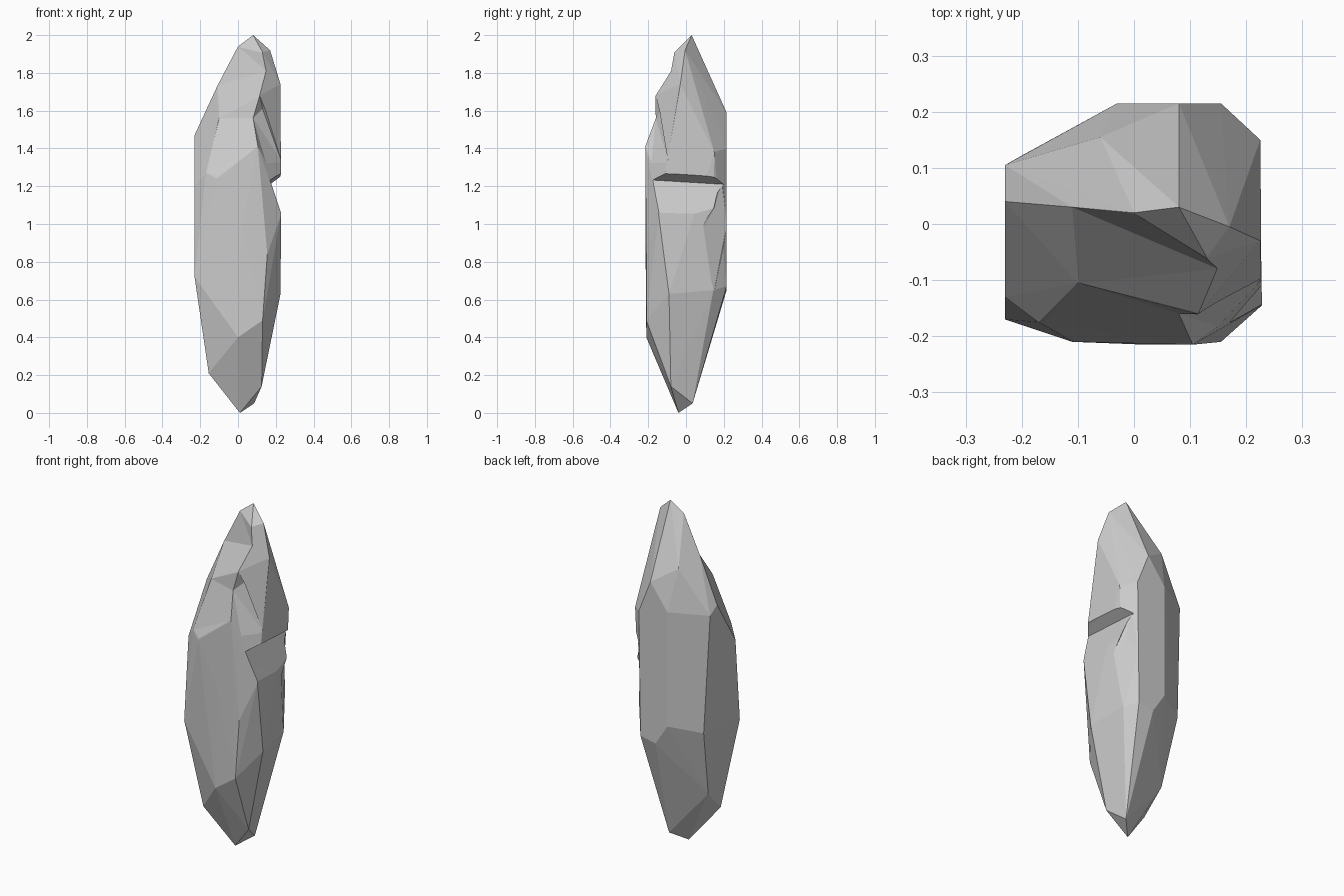
import bpy, bmesh

def hull(name, pts):
    """Faceted solid wrapped around a few corner points."""
    bm = bmesh.new()
    for p in pts:
        bm.verts.new(p)
    bmesh.ops.convex_hull(bm, input=bm.verts[:])
    loose = [v for v in bm.verts if not v.link_faces]
    bmesh.ops.delete(bm, geom=loose, context='VERTS')
    bmesh.ops.recalc_face_normals(bm, faces=bm.faces[:])
    me = bpy.data.meshes.new(name)
    bm.to_mesh(me)
    bm.free()
    ob = bpy.data.objects.new(name, me)
    bpy.context.collection.objects.link(ob)
    return ob

# Main rock shard, corner points from bottom tip to top tip
rock = hull("rock_shard", [
    (.01, -.04, 0), (.085, .035, .05), (.125, -.08, .14), (-.155, -.1, .21), (-.165, .03, .34),
    (0, -.21, .4), (.13, -.21, .49), (.225, -.09, .63), (.195, .145, .65),
    (.048, .215, .65), (.145, .215, .67), (-.23, -.17, .72), (-.2, .122, .74),
    (-.03, .215, .77), (.155, -.21, .84), (.228, -.145, 1.05), (.02, -.215, .98),
    (-.23, -.13, 1.2), (-.11, -.21, 1.24), (-.17, -.175, 1.27),
    (.105, -.215, 1.41), (.225, -.1, 1.34), (.225, .15, 1.38), (.155, .215, 1.4),
    (-.23, .04, 1.47), (-.03, .215, 1.44), (-.23, .105, 1.43), (.08, .215, 1.59),
    (-.1, -.105, 1.56), (.115, -.16, 1.68), (-.06, .155, 1.68), (-.11, .03, 1.73),
    (.225, -.03, 1.74), (.13, -.06, 1.91), (.17, -.005, 1.92), (0, .02, 1.94), (.08, .03, 2)])

# Chips broken out of the shard
chips = {
    "side_notch": [(.17, -.3, 1.24), (.17, .2, 1.21), (.27, -.3, 1.3), (.27, .2, 1.28),
                   (.26, -.3, .98), (.26, .2, .94)],
    "front_corner_chip": [(.08, -.16, 1.56), (.105, -.217, 1.41), (.17, -.19, 1.25),
                          (.227, -.095, 1.34), (.13, -.12, 1.61), (.115, -.161, 1.68),
                          (.4, -.5, 1.5)],
    "upper_ledge_chip": [(-.1, -.105, 1.56), (.08, -.16, 1.56), (.115, -.161, 1.68),
                         (.105, -.216, 1.41), (-.11, -.212, 1.24), (-.17, -.176, 1.27),
                         (0, -.5, 1.5)],
    "top_valley_chip": [(-.11, .03, 1.73), (.15, -.08, 1.81), (.13, -.062, 1.91),
                        (0, .019, 1.94), (.115, -.161, 1.68), (-.1, -.106, 1.56),
                        (.05, -.5, 1.9)],
    "back_corner_chip": [(.228, .07, .95), (.192, .148, .64), (.15, .217, 1.0),
                         (.185, .15, 1.08), (.175, .19, 1.22), (.5, .5, .95)],
}
for name, pts in chips.items():
    cutter = hull(name, pts)
    cutter.hide_render = True
    cutter.display_type = 'WIRE'
    m = rock.modifiers.new(name, 'BOOLEAN')
    m.operation = 'DIFFERENCE'
    m.solver = 'EXACT'
    m.object = cutter
